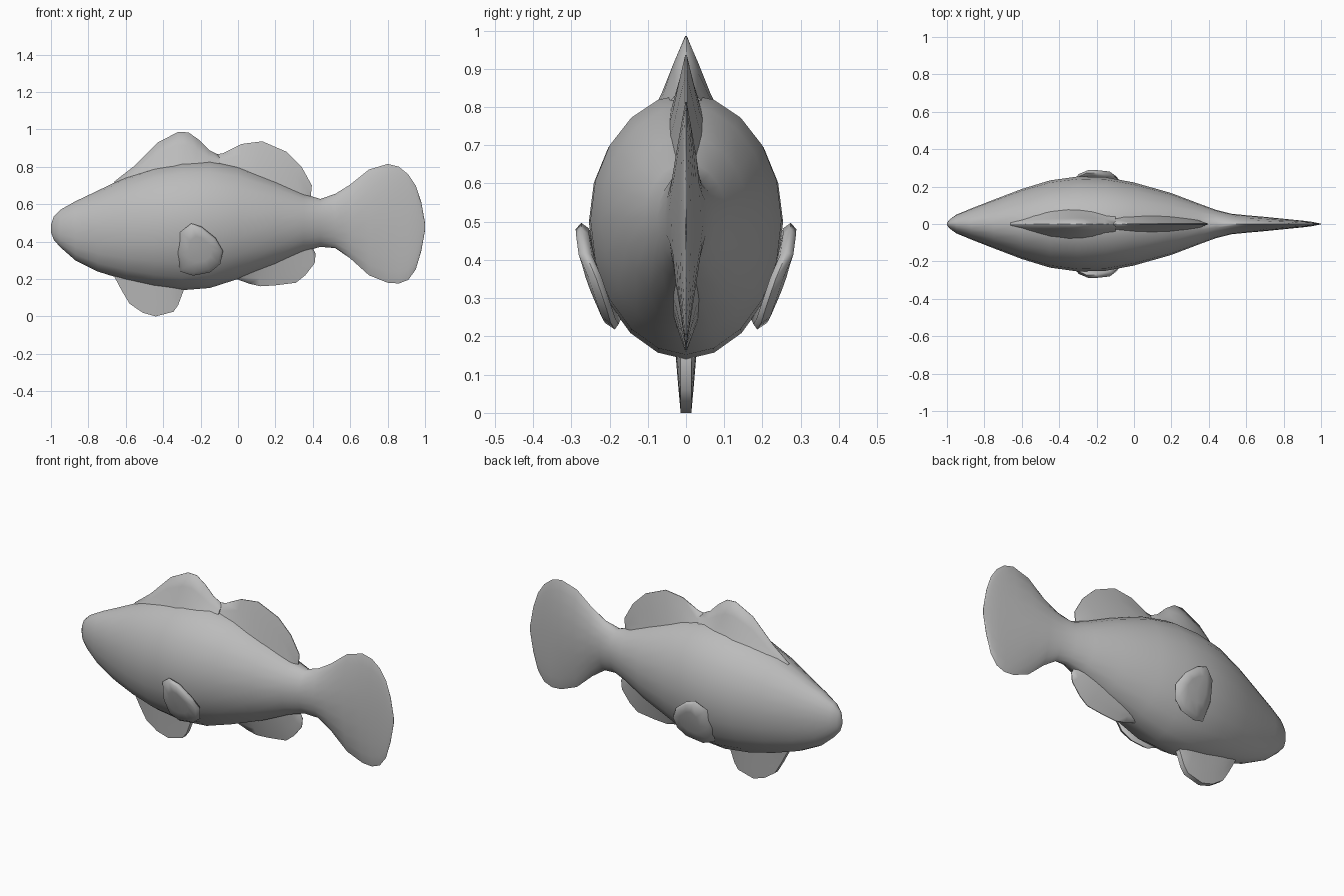
import bpy, bmesh, math

grey = bpy.data.materials.new("plain grey")
grey.diffuse_color = (0.5, 0.5, 0.5, 1)


def loft(name, rings):
    """Skin a list of equal-length point rings, with closed ends."""
    bm = bmesh.new()
    vs = [[bm.verts.new(p) for p in r] for r in rings]
    n = len(vs[0])
    for a, b in zip(vs, vs[1:]):
        for i in range(n):
            j = (i + 1) % n
            bm.faces.new((a[i], a[j], b[j], b[i]))
    for r in (vs[0], vs[-1]):
        c = bm.verts.new([sum(v.co[k] for v in r) / n for k in range(3)])
        for i in range(n):
            bm.faces.new((r[i], r[(i + 1) % n], c))
    bmesh.ops.remove_doubles(bm, verts=bm.verts, dist=0.0005)
    bmesh.ops.recalc_face_normals(bm, faces=bm.faces)
    me = bpy.data.meshes.new(name)
    bm.to_mesh(me)
    bm.free()
    me.shade_smooth()
    me.set_sharp_from_angle(angle=math.radians(65))
    me.materials.append(grey)
    ob = bpy.data.objects.new(name, me)
    bpy.context.collection.objects.link(ob)
    return ob


def body_ring(x, zt, zb, zc, w, p, n=20):
    ring = []
    for i in range(n):
        a = 2 * math.pi * i / n
        s, c = math.sin(a), math.cos(a)
        y = math.copysign(w * abs(s) ** p, s)
        ring.append((x, y, zc + c * ((zt - zc) if c > 0 else (zc - zb))))
    return ring


def fin(name, stations, edge=0.002):
    """Wedge fin: each station is base x, base z, edge x, edge z, half thickness."""
    rings = []
    for bx, bz, ex, ez, t in stations:
        side = []
        for s, f in ((0, 1), (0.35, 0.62), (0.7, 0.3), (1, 0)):
            side.append((bx + (ex - bx) * s, edge + (t - edge) * f, bz + (ez - bz) * s))
        rings.append(side + [(x, -y, z) for x, y, z in reversed(side)])
    return loft(name, rings)


# body and tail: x, top, bottom, widest height, half width, roundness
loft("body_and_tail", [body_ring(*r) for r in (
    (-1.0, .49, .45, .47, .006, 1), (-.985, .535, .41, .47, .025, 1),
    (-.95, .57, .37, .47, .05, 1), (-.87, .615, .30, .47, .083, 1),
    (-.75, .672, .24, .475, .13, 1), (-.6, .745, .193, .48, .187, 1),
    (-.45, .80, .16, .49, .233, 1), (-.3, .83, .14, .50, .254, 1.05),
    (-.15, .835, .152, .505, .25, 1.05), (0, .805, .20, .51, .222, 1.05),
    (.2, .725, .275, .51, .165, 1.05), (.35, .655, .345, .51, .108, 1.05),
    (.44, .628, .372, .51, .075, 1.15), (.52, .655, .365, .51, .055, 1.35),
    (.6, .705, .31, .51, .047, 1.6), (.7, .785, .22, .51, .038, 1.6),
    (.8, .815, .18, .51, .028, 1.6), (.86, .80, .176, .51, .022, 1.5),
    (.91, .76, .195, .5, .017, 1.4), (.95, .70, .25, .49, .012, 1.3),
    (.98, .61, .35, .48, .006, 1), (1.0, .50, .46, .48, .001, 1))])

# fins on the centre line
fin("front_dorsal_fin", (
    (-.66, .68, -.66, .722, .03), (-.56, .70, -.56, .80, .07),
    (-.45, .74, -.43, .93, .09), (-.36, .75, -.32, .986, .10),
    (-.30, .76, -.265, .984, .10), (-.24, .76, -.21, .945, .10),
    (-.17, .77, -.155, .89, .09), (-.10, .77, -.10, .862, .08)))
fin("rear_dorsal_fin", (
    (-.16, .76, -.16, .86, .06), (-.08, .75, -.08, .872, .065),
    (0, .73, .02, .922, .06), (.08, .71, .13, .936, .055),
    (.16, .69, .26, .88, .05), (.23, .66, .34, .80, .042),
    (.30, .63, .395, .70, .035), (.34, .61, .388, .635, .03)))
fin("anal_fin", (
    (-.02, .26, -.01, .2, .05), (.05, .28, .06, .175, .05),
    (.10, .30, .12, .161, .05), (.16, .32, .2, .166, .048),
    (.22, .34, .31, .18, .044), (.27, .36, .36, .22, .04),
    (.31, .38, .41, .285, .035), (.34, .39, .415, .335, .03),
    (.35, .41, .395, .375, .03)))
fin("pelvic_fin", (
    (-.65, .27, -.66, .21, .03), (-.61, .26, -.62, .135, .032),
    (-.56, .24, -.58, .068, .034), (-.50, .23, -.51, .02, .034),
    (-.44, .22, -.44, 0, .034), (-.38, .21, -.345, .025, .034),
    (-.34, .2, -.32, .06, .032), (-.31, .2, -.29, .14, .03)), .014)

# pectoral fins: curved plates hugging the flanks
outline = ((-.31, .45), (-.25, .497), (-.195, .48), (-.12, .42), (-.08, .35),
           (-.095, .28), (-.15, .235), (-.24, .218), (-.31, .24), (-.325, .34))


def plate(x, z, side, inset, scale):
    x, z = -.2 + (x + .2) * scale, .36 + (z - .36) * scale
    y = .289 - 1.1 * (.5 - z) ** 2 - .4 * max(0, -.25 - x) - .3 * max(0, x + .13)
    return (x, side * (y - inset), z)


for label, side in (("left", 1), ("right", -1)):
    loft(label + "_pectoral_fin", [[plate(x, z, side, i, s) for x, z in outline]
         for i, s in ((.003, .5), (0, .88), (.015, 1), (.034, .9), (.04, .5))])
